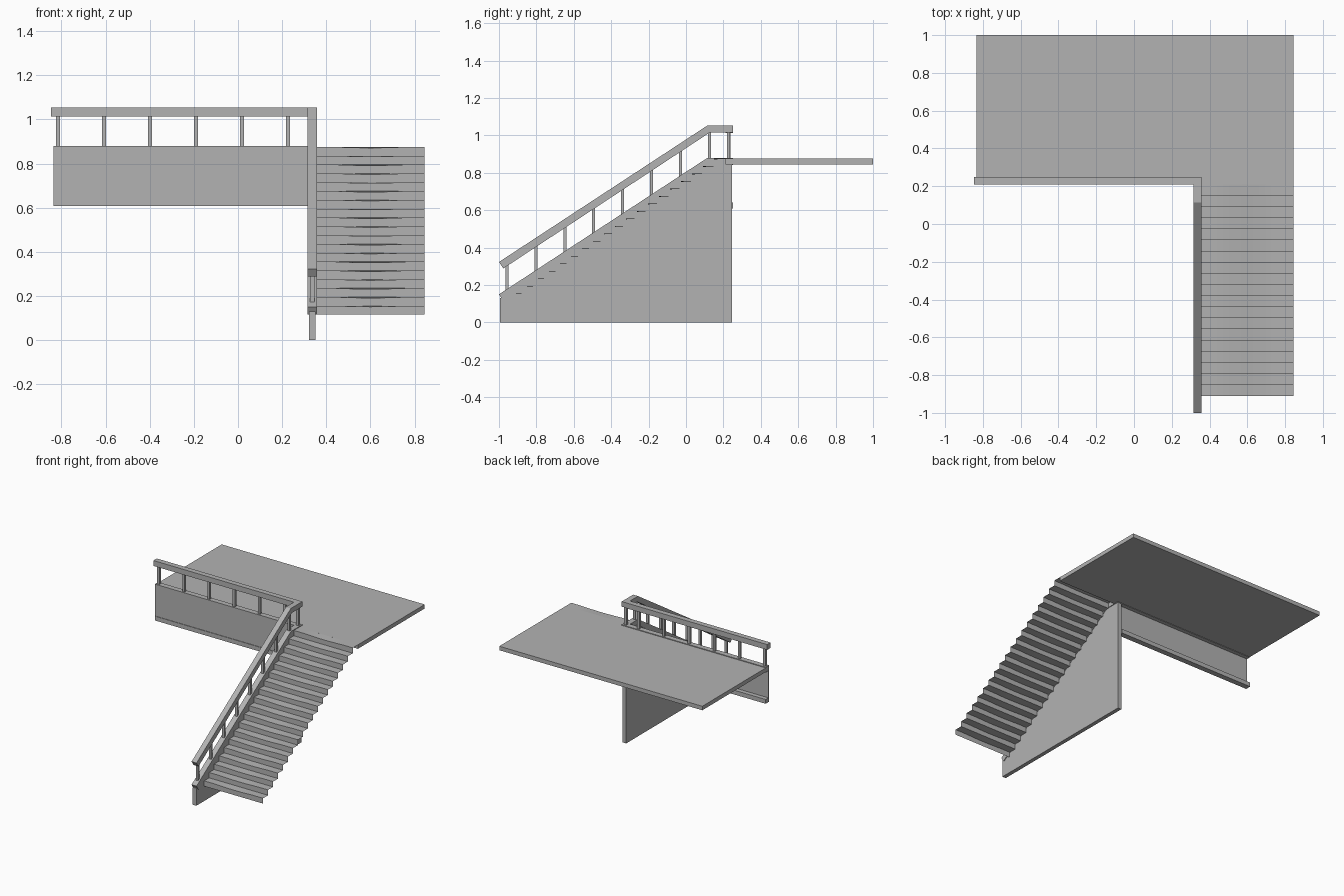
import bpy, bmesh, math

if "Cube" in bpy.data.objects:
    bpy.data.objects.remove(bpy.data.objects["Cube"], do_unlink=True)

# One stone grey for everything
stone = bpy.data.materials.new("stone_grey")
stone.use_nodes = True
GREY = (0.45, 0.45, 0.45, 1)
stone.diffuse_color = GREY
stone.node_tree.nodes["Principled BSDF"].inputs["Base Color"].default_value = GREY


def finish(name, bm, recalc=True):
    if recalc:
        bmesh.ops.recalc_face_normals(bm, faces=bm.faces)
    mesh = bpy.data.meshes.new(name)
    bm.to_mesh(mesh)
    bm.free()
    mesh.materials.append(stone)
    obj = bpy.data.objects.new(name, mesh)
    bpy.context.collection.objects.link(obj)
    return obj


def extrude_side(name, outline, x0, x1):
    """Solid from a (y, z) outline swept along x."""
    bm = bmesh.new()
    face = bm.faces.new([bm.verts.new((x0, y, z)) for y, z in outline])
    new = bmesh.ops.extrude_face_region(bm, geom=[face])["geom"]
    verts = [v for v in new if isinstance(v, bmesh.types.BMVert)]
    bmesh.ops.translate(bm, verts=verts, vec=(x1 - x0, 0, 0))
    return finish(name, bm)


def box(name, x0, x1, y0, y1, z0, z1):
    return extrude_side(name, [(y0, z0), (y1, z0), (y1, z1), (y0, z1)], x0, x1)


# Landing
FLOOR = 0.875
box("landing_slab", -0.835, 0.845, 0.21, 1.0, 0.845, FLOOR)
box("landing_fascia", -0.835, 0.32, 0.214, 0.219, 0.61, 0.845)
box("fascia_bottom_lip", -0.835, 0.32, 0.21, 0.252, 0.608, 0.64)
box("landing_curb", -0.835, 0.316, 0.21, 0.25, 0.842, 0.88)
box("landing_handrail", -0.847, 0.316, 0.21, 0.25, 1.013, 1.053)
for i in range(6):
    x = -0.815 + i * 0.2085
    box(f"landing_baluster_{i + 1}", x - 0.009, x + 0.009, 0.221, 0.239, 0.87, 1.02)

# Triangular wall beside the stairs
extrude_side("stair_wall", [(-0.995, 0), (0.247, 0), (0.247, 0.85), (0.125, 0.85),
                            (-0.975, 0.13), (-0.995, 0.13)], 0.322, 0.352)

# Curb and handrail share one bent outline
bent = [(-1.0, 0.15), (-0.977, 0.115), (0.127, 0.842), (0.25, 0.842),
        (0.25, 0.88), (0.115, 0.88)]
RISE = 0.173
extrude_side("stair_curb", bent, 0.316, 0.357)
extrude_side("stair_handrail", [(y, z + RISE) for y, z in bent], 0.316, 0.357)


def curb_top(y):
    return min(0.875, 0.15 + (y + 1.0) * 0.655 - 0.01)


for i, y in enumerate([-0.957 + k * 0.1545 for k in range(8)] + [0.228]):
    a, b = y - 0.008, y + 0.008
    extrude_side(f"stair_baluster_{i + 1}",
                 [(a, curb_top(a)), (b, curb_top(b)),
                  (b, curb_top(b) + 0.145), (a, curb_top(a) + 0.145)], 0.327, 0.346)

# Stairs: a thin folded sheet, with nosings slightly worn in the middle
RISERS = 19
Y0, Y1, Z0 = -0.91, 0.15, 0.115
run, rise = (Y1 - Y0) / (RISERS - 1), (FLOOR - Z0) / RISERS
profile = []
for i in range(RISERS):
    y = Y0 + i * run
    profile += [(y, Z0 + i * rise, 0), (y, Z0 + (i + 1) * rise, 1)]
profile.append((0.212, FLOOR, 0))

WORN_L, WORN_R, SEGS = 0.44, 0.76, 10
columns = [0.357] + [WORN_L + (WORN_R - WORN_L) * k / SEGS for k in range(SEGS + 1)] + [0.845]
bm = bmesh.new()
rows = []
for y, z, nosing in profile:
    row = []
    for x in columns:
        t = min(1, max(0, (x - WORN_L) / (WORN_R - WORN_L)))
        wear = 0.004 * nosing * math.sin(math.pi * t)
        row.append(bm.verts.new((x, y, z - wear)))
    rows.append(row)
for low, high in zip(rows, rows[1:]):
    for k in range(len(columns) - 1):
        bm.faces.new((low[k], low[k + 1], high[k + 1], high[k]))
finish("stair_steps", bm, recalc=False)
